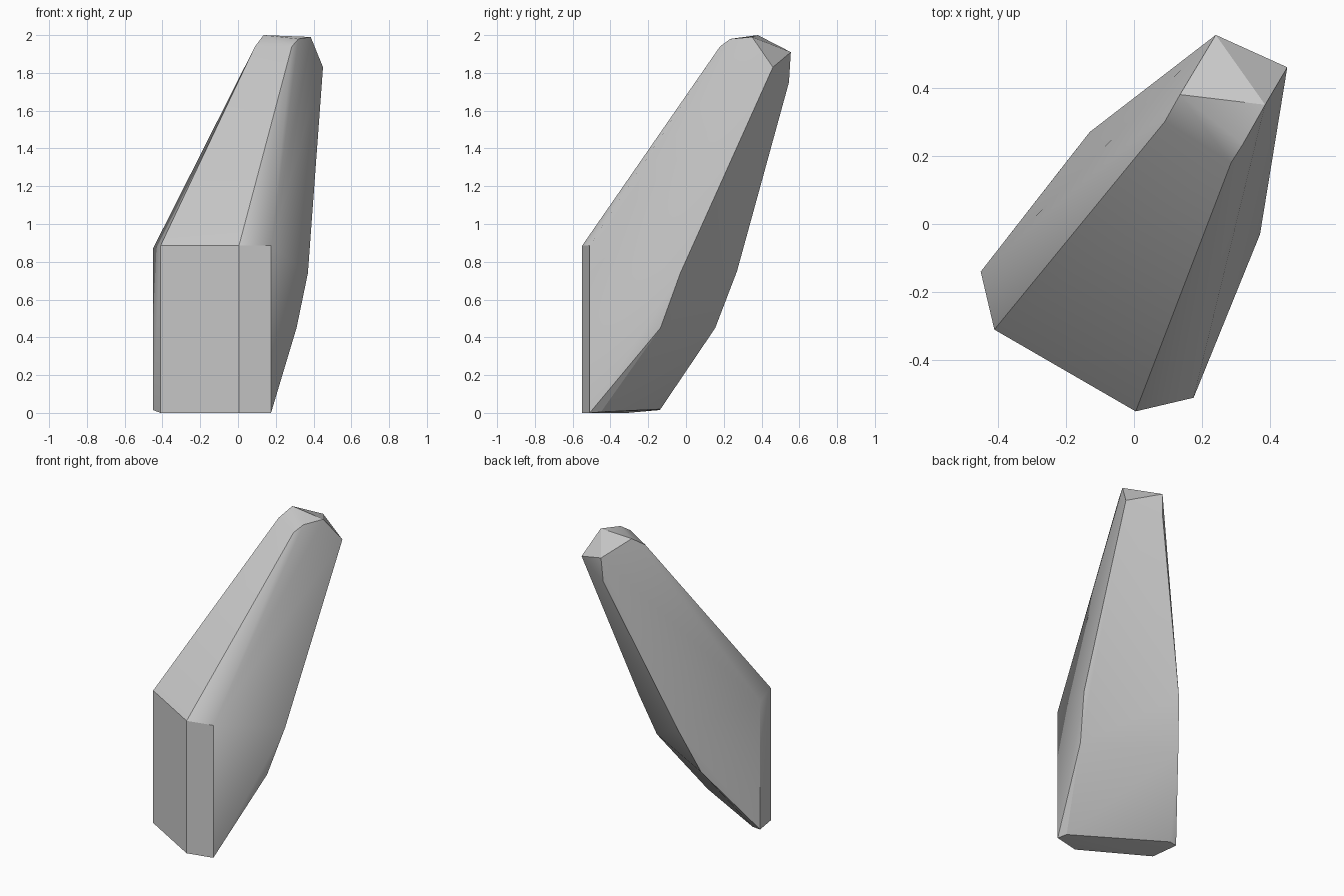
import bpy
import bmesh
import math

default_cube = bpy.data.objects.get("Cube")
if default_cube:
    bpy.data.objects.remove(default_cube, do_unlink=True)


def make_material(name, colour):
    material = bpy.data.materials.new(name)
    material.use_nodes = True
    material.diffuse_color = colour
    shader = material.node_tree.nodes["Principled BSDF"]
    shader.inputs["Base Color"].default_value = colour
    return material


def faceted_solid(name, corners, material, smooth_angle):
    """Wrap flat facets around the corner points."""
    mesh = bpy.data.meshes.new(name)
    bm = bmesh.new()
    for corner in corners:
        bm.verts.new(corner)
    hull = bmesh.ops.convex_hull(bm, input=bm.verts)
    unused = set(hull["geom_interior"] + hull["geom_unused"])
    bmesh.ops.delete(bm, geom=[g for g in unused if isinstance(g, bmesh.types.BMVert)], context="VERTS")
    bmesh.ops.dissolve_limit(bm, angle_limit=math.radians(1), verts=bm.verts, edges=bm.edges)
    bmesh.ops.recalc_face_normals(bm, faces=bm.faces)
    bm.to_mesh(mesh)
    bm.free()
    mesh.materials.append(material)
    solid = bpy.data.objects.new(name, mesh)
    bpy.context.collection.objects.link(solid)
    bpy.ops.object.select_all(action="DESELECT")
    solid.select_set(True)
    bpy.context.view_layer.objects.active = solid
    bpy.ops.object.shade_smooth_by_angle(angle=math.radians(smooth_angle))
    return solid


# Upright front: a plan outline with a bottom and a top height per corner
front_plan = [
    (-.45, -.14, .015, .87),
    (-.41, -.31, 0, .885),
    (.005, -.55, 0, .885),
    (.175, -.51, 0, .885),
]
corners = []
for x, y, bottom, top in front_plan:
    corners += [(x, y, bottom), (x, y, top)]

# Undercut back of the foot and the bends in the leaning back
corners += [(.155, -.45, .005), (-.4, -.135, .02)]
corners += [(.31, -.135, .45), (-.22, .155, .45)]
corners += [(.37, -.03, .74), (-.13, .27, .75)]

# Back of the tip
corners += [(.45, .46, 1.83), (.23, .545, 1.75), (.24, .555, 1.91)]

# Blunt bevelled crown, from the front slope to the peak
corners += [(.09, .3, 1.94), (.285, .18, 1.94)]
corners += [(.32, .235, 1.98), (.135, .38, 2), (.385, .35, 1.99)]

stone_grey = make_material("stone grey", (.6, .6, .6, 1))
faceted_solid("leaning_rock", corners, stone_grey, 30)
